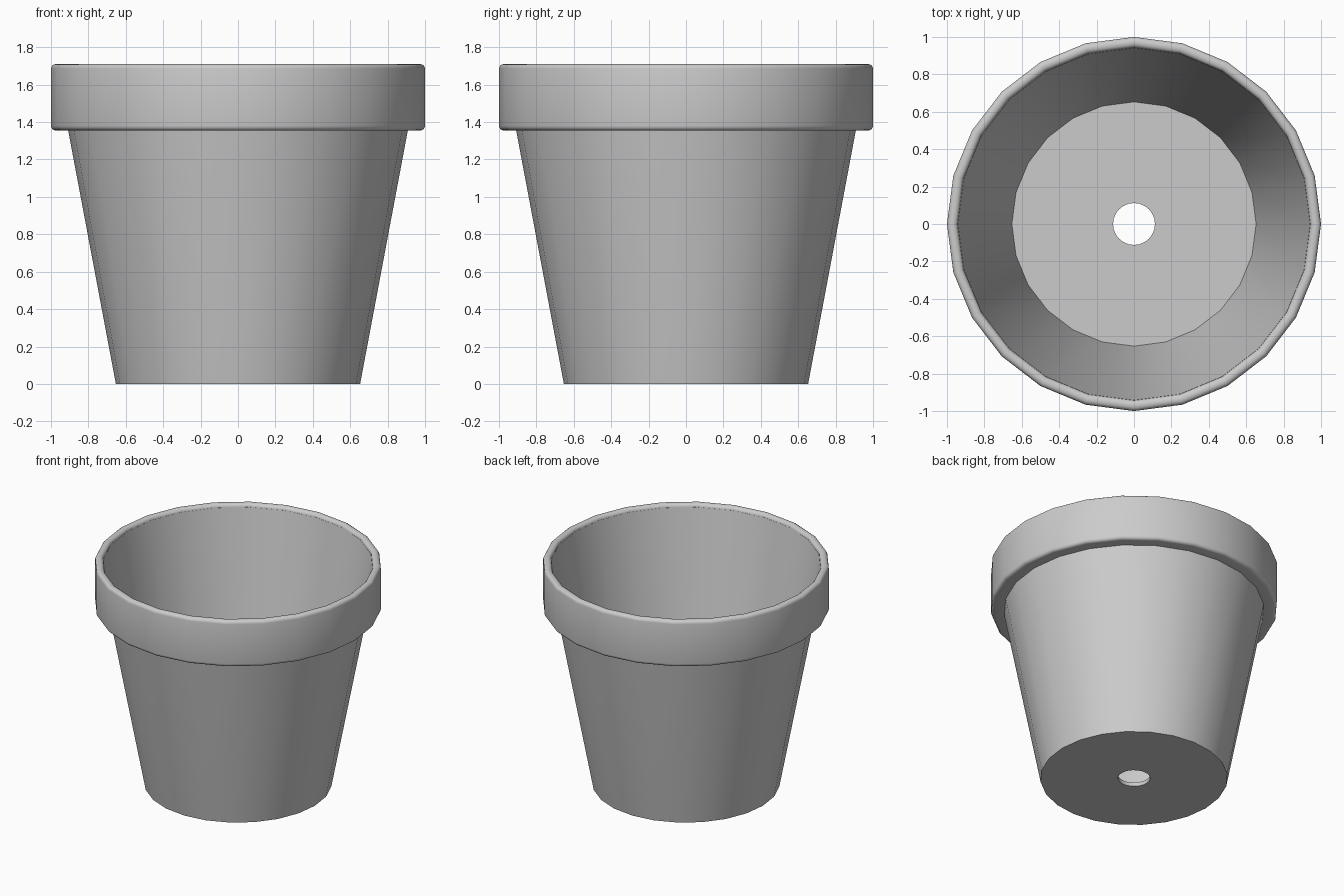
import bpy
import bmesh
import math

SIDES = 24

cube = bpy.data.objects.get("Cube")
if cube:
    bpy.data.objects.remove(cube, do_unlink=True)

# One plain grey for the whole pot
grey = bpy.data.materials.new("light_grey")
grey.use_nodes = True
grey.diffuse_color = (0.6, 0.6, 0.6, 1)
grey.node_tree.nodes["Principled BSDF"].inputs["Base Color"].default_value = (0.6, 0.6, 0.6, 1)


def arc(cx, cz, radius, start, end, steps=4):
    """Points of a rounded profile corner, angles in degrees."""
    angles = [math.radians(start + (end - start) * i / steps) for i in range(steps + 1)]
    return [(cx + radius * math.cos(a), cz + radius * math.sin(a)) for a in angles]


def lathe(name, profile):
    """Turn a closed (radius, height) profile around the z axis."""
    bm = bmesh.new()
    rings = []
    for i in range(SIDES):
        a = 2 * math.pi * i / SIDES
        rings.append([bm.verts.new((r * math.cos(a), r * math.sin(a), z)) for r, z in profile])
    n = len(profile)
    for i in range(SIDES):
        here, following = rings[i], rings[(i + 1) % SIDES]
        for j in range(n):
            k = (j + 1) % n
            bm.faces.new((here[j], following[j], following[k], here[k]))
    bmesh.ops.recalc_face_normals(bm, faces=bm.faces)
    mesh = bpy.data.meshes.new(name)
    bm.to_mesh(mesh)
    bm.free()
    mesh.materials.append(grey)
    obj = bpy.data.objects.new(name, mesh)
    bpy.context.collection.objects.link(obj)
    bpy.ops.object.select_all(action='DESELECT')
    obj.select_set(True)
    bpy.context.view_layer.objects.active = obj
    bpy.ops.object.shade_smooth_by_angle(angle=math.radians(40))
    return obj


# Tapered body: floor with drain hole, thin wall ending inside the rim
lathe("pot_body", [
    (0.112, 0.0), (0.653, 0.0), (0.908, 1.355), (0.96, 1.685),
    (0.942, 1.685), (0.653, 0.03), (0.112, 0.03),
])

# Thick rim with rounded edges
rim = [(0.896, 1.355)]
rim += arc(0.975, 1.38, 0.025, -90, 0)
rim += arc(0.975, 1.685, 0.025, 0, 90)
rim += arc(0.968, 1.685, 0.025, 90, 180)
lathe("pot_rim", rim)
